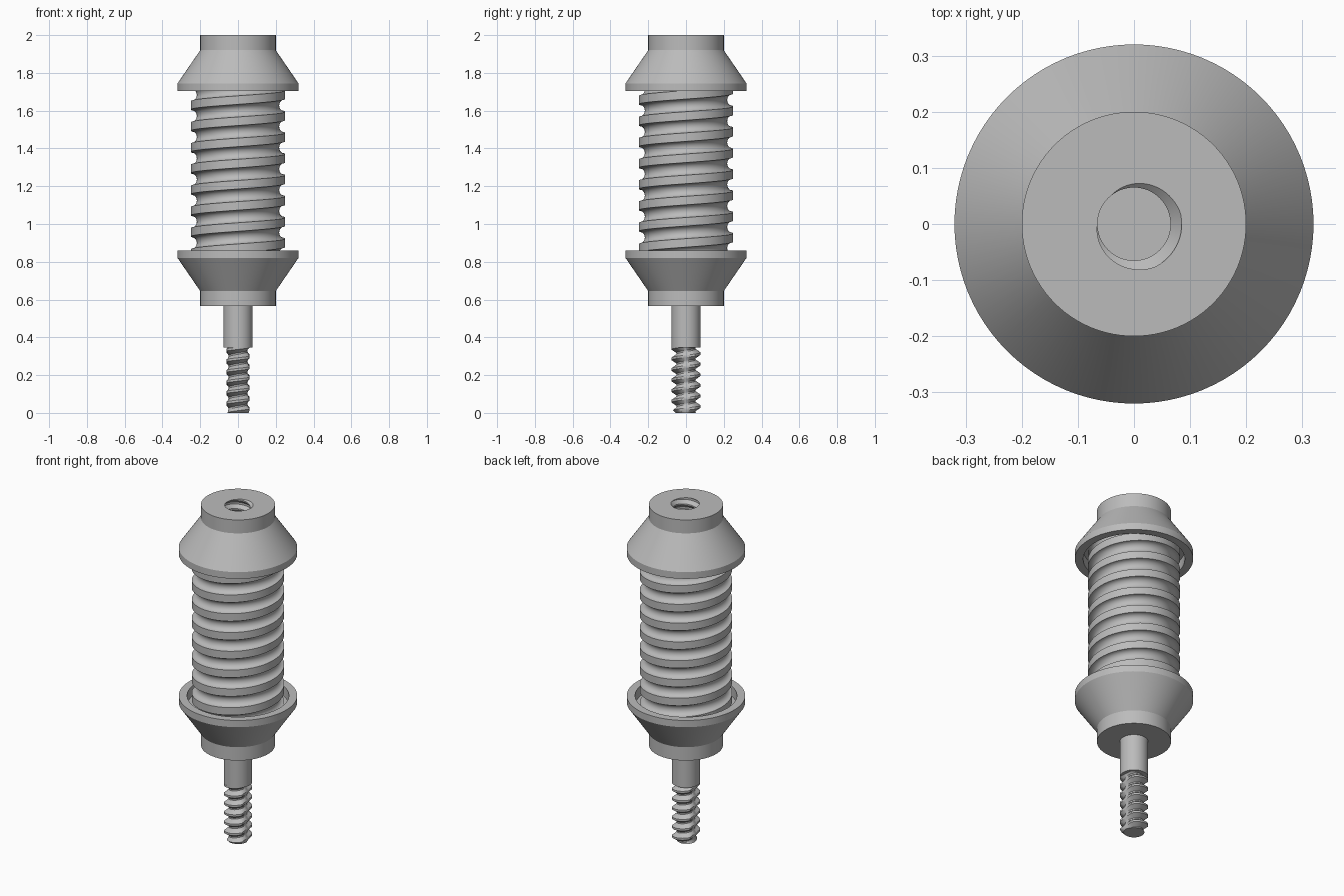
import bpy
import bmesh
from math import sin, cos, pi, tau, hypot, radians
from mathutils import Vector

cube = bpy.data.objects.get("Cube")
if cube:
    bpy.data.objects.remove(cube)

grey = bpy.data.materials.new("plain_grey")
grey.use_nodes = True
grey.diffuse_color = (0.5, 0.5, 0.5, 1)
grey.node_tree.nodes["Principled BSDF"].inputs["Base Color"].default_value = (0.5, 0.5, 0.5, 1)


def finish(bm, name):
    """Turn a bmesh into a shaded grey object."""
    bmesh.ops.recalc_face_normals(bm, faces=bm.faces)
    mesh = bpy.data.meshes.new(name)
    bm.to_mesh(mesh)
    bm.free()
    mesh.materials.append(grey)
    obj = bpy.data.objects.new(name, mesh)
    bpy.context.collection.objects.link(obj)
    return obj


def smooth(obj):
    bpy.ops.object.select_all(action='DESELECT')
    obj.select_set(True)
    bpy.context.view_layer.objects.active = obj
    bpy.ops.object.shade_smooth_by_angle(angle=radians(30))


def lathe(name, profile, segments=96):
    """Closed solid of revolution; the first and last rings become flat discs."""
    bm = bmesh.new()
    rings = [[bm.verts.new((r * cos(tau * i / segments), r * sin(tau * i / segments), z))
              for i in range(segments)] for r, z in profile]
    for a, b in zip(rings, rings[1:]):
        for i in range(segments):
            k = (i + 1) % segments
            bm.faces.new((a[i], a[k], b[k], b[i]))
    bm.faces.new(rings[0])
    bm.faces.new(rings[-1])
    return finish(bm, name)


def thread(name, profile, pitch, crest_z, bottom, top, segments=64, flat=None, chamfer=None):
    """Right-hand thread: sweep one pitch of profile (radius, dz), trim it flat at both ends."""
    bm = bmesh.new()
    first = int((bottom - crest_z) / pitch) - 3
    last = int((top - crest_z) / pitch) + 3
    rows = []
    for i in range(first * segments, last * segments + 1):
        a = tau * i / segments
        rows.append([bm.verts.new((r * cos(a), r * sin(a), crest_z + pitch * i / segments + dz))
                     for r, dz in profile])
    for a, b in zip(rows, rows[1:]):
        for j in range(len(profile) - 1):
            bm.faces.new((a[j], b[j], b[j + 1], a[j + 1]))
    bmesh.ops.remove_doubles(bm, verts=bm.verts, dist=0.00002)
    for z, direction in ((bottom, -1), (top, 1)):
        cut = bmesh.ops.bisect_plane(bm, geom=bm.verts[:] + bm.edges[:] + bm.faces[:],
                                     plane_co=Vector((0, 0, z)), plane_no=Vector((0, 0, direction)),
                                     clear_outer=True)
        rim = [e for e in cut["geom_cut"] if isinstance(e, bmesh.types.BMEdge)]
        bmesh.ops.edgeloop_fill(bm, edges=rim)
    for v in bm.verts:
        if chamfer:
            scale = min(1, (chamfer + v.co.z) / max(hypot(v.co.x, v.co.y), 0.001))
            v.co.x *= scale
            v.co.y *= scale
        if flat:
            v.co.x = max(-flat, min(flat, v.co.x))
    return finish(bm, name)


# Flared end caps, mirrored about the middle of the body
MIDDLE = 1.2825
cup = [(0.2, 0.565), (0.2, 0.645), (0.32, 0.82), (0.32, 0.86), (0.275, 0.86), (0.275, 0.8)]
lower_cap = lathe("lower_cap", cup)
upper_cap = lathe("upper_cap", [(r, 2 * MIDDLE - z) for r, z in cup])

# Threaded socket cut into the upper cap
FINE = 0.056


def vee(crest, root):
    return [(crest, -0.006), (crest, 0.006), (root, 0.024), (root, 0.032), (crest, FINE - 0.006)]


cutter = thread("socket_cutter", vee(0.085, 0.065), FINE, 2.004, 1.785, 2.03)
cutter.hide_render = True
socket = upper_cap.modifiers.new("socket", 'BOOLEAN')
socket.operation = 'DIFFERENCE'
socket.solver = 'EXACT'
socket.object = cutter
bpy.context.view_layer.objects.active = upper_cap
bpy.ops.object.modifier_apply(modifier="socket")
bpy.data.objects.remove(cutter)

# Main body: flat spiral ridge with rounded grooves
COARSE, HALF = 0.112, 0.0225
groove_half = COARSE / 2 - HALF
ridge = [(0.25, -HALF)] + [
    (0.25 - 0.032 * sin(pi * k / 10), COARSE / 2 - groove_half * cos(pi * k / 10))
    for k in range(11)]
spiral_body = thread("spiral_body", ridge, COARSE, 0.9, 0.795, 1.77, segments=80)

# Shank and side-flattened screw at the bottom
shank = lathe("shank", [(0.077, 0.345), (0.077, 0.57)], 64)
screw = thread("screw", vee(0.077, 0.05), FINE, 0.02, 0, 0.35, flat=0.06, chamfer=0.056)

for part in (lower_cap, upper_cap, spiral_body, shank, screw):
    smooth(part)
